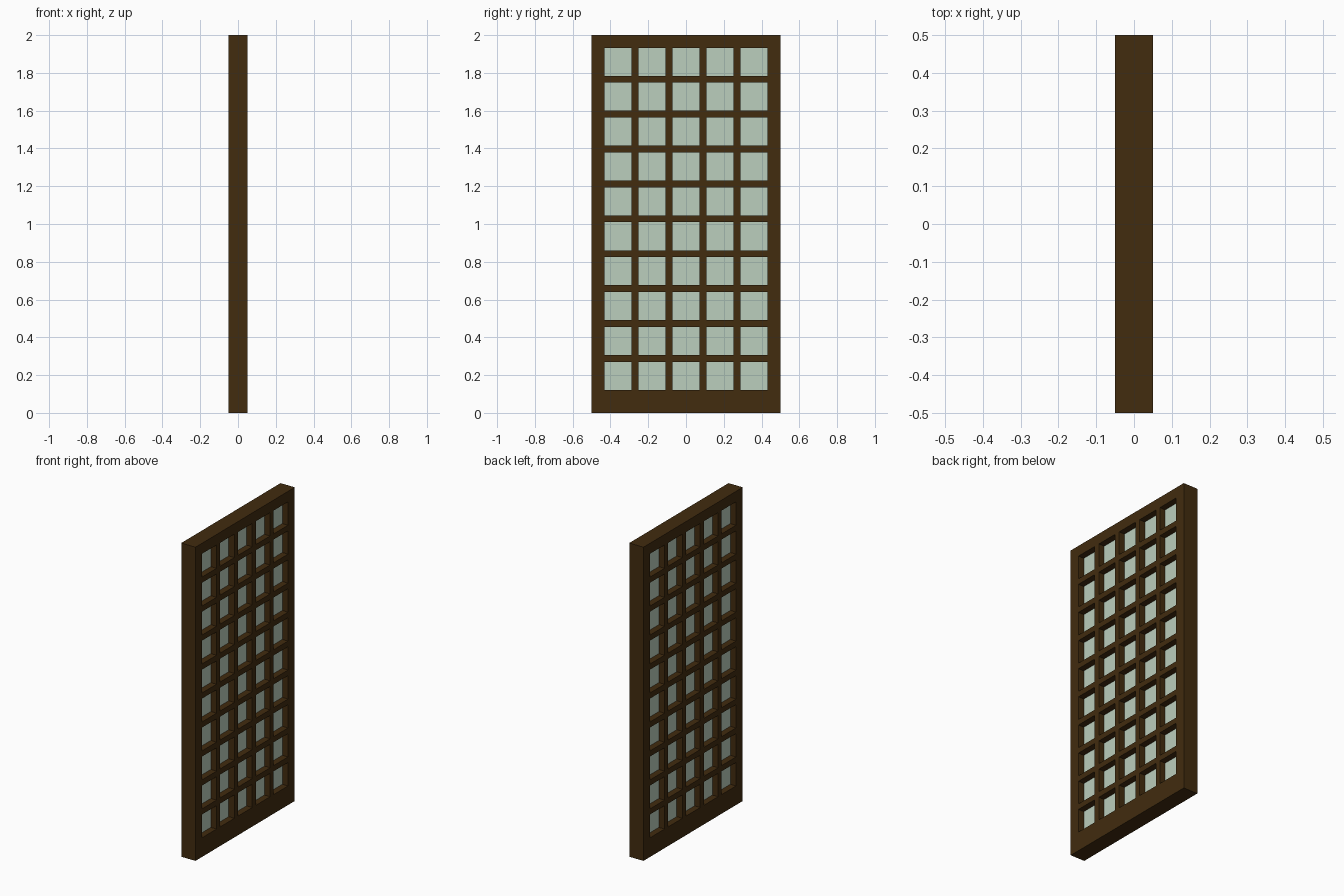
import bpy, bmesh
from mathutils import Vector

if "Cube" in bpy.data.objects:
    bpy.data.objects.remove(bpy.data.objects["Cube"])

THICK, GLASS = 0.10, 0.02
COLS, ROWS, BAR = 5, 10, 0.036
Y0, Y1, Z0, Z1 = -0.432, 0.432, 0.122, 1.933    # glazed area


def material(name, rgb):
    m = bpy.data.materials.new(name)
    m.diffuse_color = (*rgb, 1)
    m.use_nodes = True
    m.node_tree.nodes["Principled BSDF"].inputs["Base Color"].default_value = m.diffuse_color
    return m


def edges(lo, hi, n):
    """Start and end of each opening along one axis."""
    w = (hi - lo - BAR * (n - 1)) / n
    return [v for i in range(n) for v in (lo + i * (w + BAR), lo + i * (w + BAR) + w)]


def panel(name, cells, thick, mat):
    """Extrude a set of flat rectangles in the YZ plane into one slab."""
    bm = bmesh.new()
    for a, b, c, d in cells:
        bm.faces.new([bm.verts.new((-thick / 2, y, z))
                      for y, z in ((a, c), (a, d), (b, d), (b, c))])
    bmesh.ops.remove_doubles(bm, verts=bm.verts[:], dist=1e-5)
    res = bmesh.ops.extrude_face_region(bm, geom=bm.faces[:], use_keep_orig=True)
    top = [g for g in res["geom"] if isinstance(g, bmesh.types.BMVert)]
    bmesh.ops.translate(bm, verts=top, vec=Vector((thick, 0, 0)))
    bmesh.ops.recalc_face_normals(bm, faces=bm.faces[:])
    me = bpy.data.meshes.new(name)
    bm.to_mesh(me)
    bm.free()
    me.materials.append(mat)
    ob = bpy.data.objects.new(name, me)
    bpy.context.collection.objects.link(ob)
    return ob


wood = material("dark wood", (0.054, 0.025, 0.0048))
glass = material("pale green glass", (0.50, 0.62, 0.51))

ys = [-0.5] + edges(Y0, Y1, COLS) + [0.5]
zs = [0.0] + edges(Z0, Z1, ROWS) + [2.0]
frame_cells, pane_cells = [], []
for i in range(len(ys) - 1):
    for j in range(len(zs) - 1):
        cell = (ys[i], ys[i + 1], zs[j], zs[j + 1])
        (pane_cells if i % 2 and j % 2 else frame_cells).append(cell)

# Lattice frame with open cells, and the panes set midway in them
panel("lattice_frame", frame_cells, THICK, wood)
panel("glass_panes", pane_cells, GLASS, glass)
